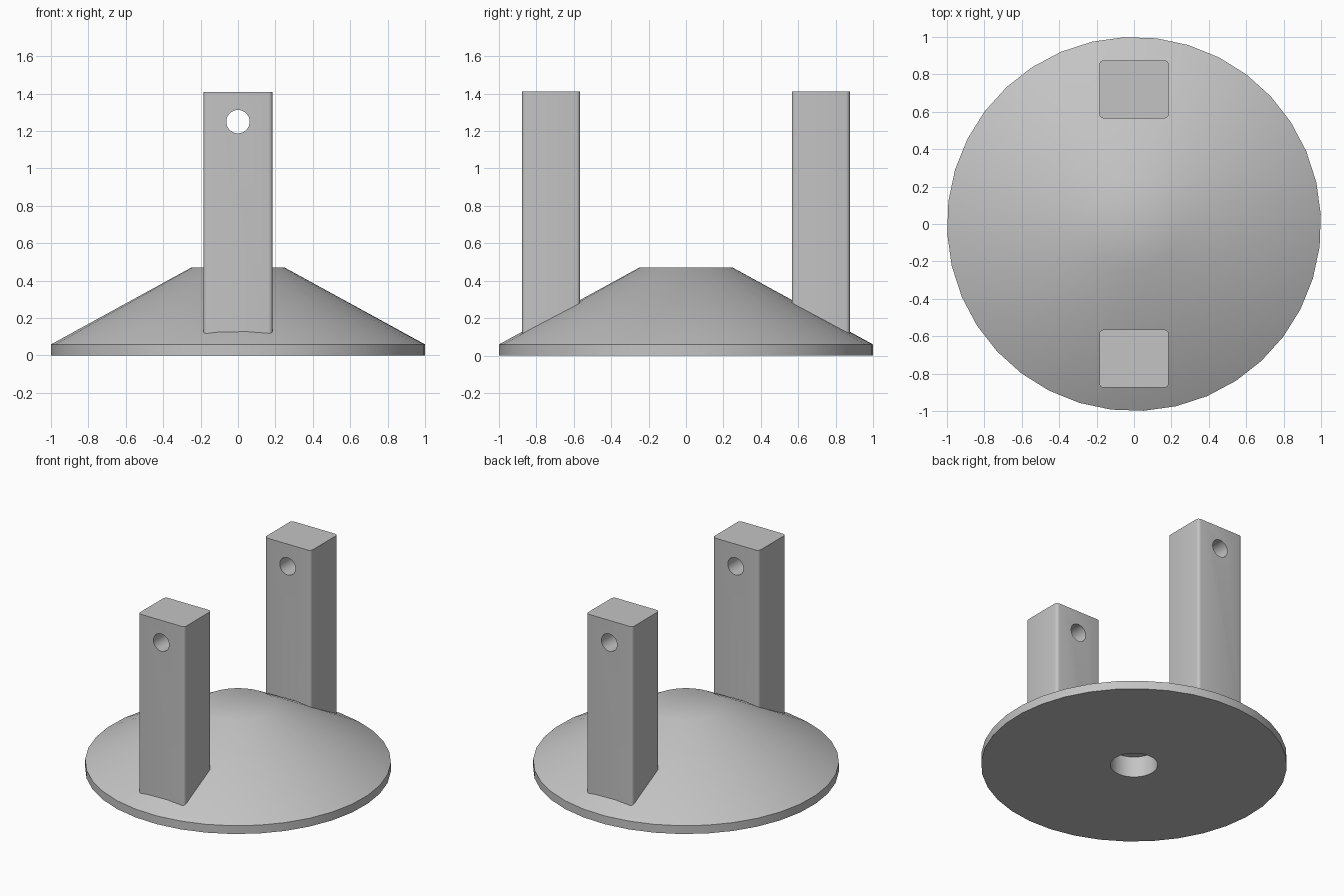
import bpy, bmesh, math
from mathutils import Matrix, Vector

if "Cube" in bpy.data.objects:
    bpy.data.objects.remove(bpy.data.objects["Cube"], do_unlink=True)

SIDES = 36

grey = bpy.data.materials.new("plain grey")
grey.use_nodes = True
colour = (0.55, 0.55, 0.55, 1)
grey.diffuse_color = colour
grey.node_tree.nodes["Principled BSDF"].inputs["Base Color"].default_value = colour


def make_object(name, bm):
    bmesh.ops.recalc_face_normals(bm, faces=bm.faces)
    mesh = bpy.data.meshes.new(name)
    bm.to_mesh(mesh)
    bm.free()
    mesh.materials.append(grey)
    obj = bpy.data.objects.new(name, mesh)
    bpy.context.collection.objects.link(obj)
    return obj


def activate(obj):
    bpy.ops.object.select_all(action="DESELECT")
    obj.select_set(True)
    bpy.context.view_layer.objects.active = obj


# Conical base with a blind hole underneath, turned from a profile
def make_base():
    profile = [(0, 0.15), (0.155, 0.15), (0.155, 0), (1, 0),
               (1, 0.06), (0.25, 0.47), (0, 0.47)]
    bm = bmesh.new()
    verts = [bm.verts.new((r, 0, z)) for r, z in profile]
    edges = [bm.edges.new(pair) for pair in zip(verts, verts[1:])]
    bmesh.ops.spin(bm, geom=verts + edges, cent=(0, 0, 0), axis=(0, 0, 1),
                   angle=math.tau, steps=SIDES)
    bmesh.ops.remove_doubles(bm, verts=bm.verts, dist=1e-4)
    bmesh.ops.rotate(bm, verts=bm.verts,
                     matrix=Matrix.Rotation(math.radians(3), 3, "Z"))
    return make_object("conical_base", bm)


# Upright post with rounded vertical corners and a cross hole
def make_post(name, y):
    low, high = 0.06, 1.41
    bm = bmesh.new()
    size = Matrix.Diagonal((0.37, 0.31, high - low, 1))
    place = Matrix.Translation((0, y, (low + high) / 2))
    bmesh.ops.create_cube(bm, size=1, matrix=place @ size)
    upright = [e for e in bm.edges
               if abs(e.verts[0].co.z - e.verts[1].co.z) > 1]
    bmesh.ops.bevel(bm, geom=upright, offset=0.022, segments=4,
                    profile=0.5, affect="EDGES")
    post = make_object(name, bm)

    bm = bmesh.new()
    bmesh.ops.create_cone(
        bm, cap_ends=True, segments=32, radius1=0.0625, radius2=0.0625, depth=0.6,
        matrix=Matrix.Translation(Vector((0, y, 1.25)))
        @ Matrix.Rotation(math.pi / 2, 4, "X"))
    cutter = make_object("hole_cutter", bm)
    cutter.hide_render = True

    cut = post.modifiers.new("cross_hole", "BOOLEAN")
    cut.operation = "DIFFERENCE"
    cut.solver = "EXACT"
    cut.object = cutter
    activate(post)
    bpy.ops.object.modifier_apply(modifier=cut.name)
    bpy.data.objects.remove(cutter, do_unlink=True)
    return post


parts = [make_base(), make_post("front_post", -0.72), make_post("back_post", 0.72)]

# Smooth curved surfaces, keep the rims crisp
for part in parts:
    activate(part)
    bpy.ops.object.shade_smooth_by_angle(angle=math.radians(40))
